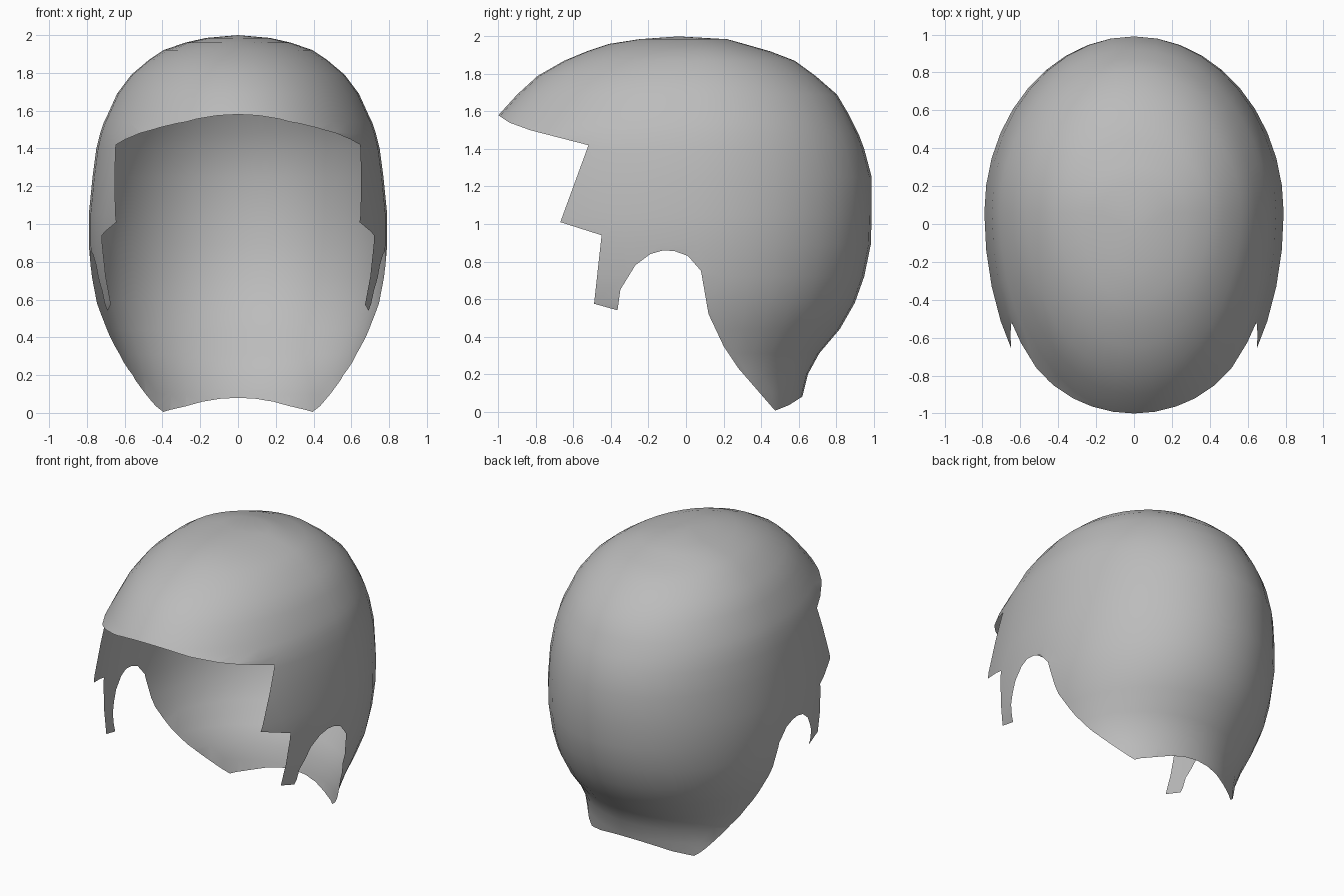
import bpy, bmesh, math

cube = bpy.data.objects.get("Cube")
if cube:
    bpy.data.objects.remove(cube)

COLUMNS = 40
CENTRE_Y = 0.06

# Horizontal sections of the head form: height, front y, back y, half width
SECTIONS = [
    (-0.1, -1.2, 0.58, 0.62), (0.0, -1.2, 0.60, 0.62), (0.1, -1.2, 0.625, 0.605),
    (0.2, -1.2, 0.65, 0.615), (0.31, -1.2, 0.71, 0.65), (0.44, -1.2, 0.82, 0.70),
    (0.58, -1.2, 0.90, 0.75), (0.72, -1.2, 0.95, 0.775), (0.89, -1.2, 0.985, 0.79),
    (1.05, -1.2, 0.99, 0.79), (1.25, -1.16, 0.99, 0.77), (1.4, -1.12, 0.95, 0.75),
    (1.48, -1.1, 0.92, 0.73), (1.54, -1.03, 0.89, 0.71), (1.58, -1.0, 0.87, 0.69),
    (1.69, -0.9, 0.805, 0.64), (1.79, -0.79, 0.69, 0.565), (1.87, -0.65, 0.58, 0.47),
    (1.92, -0.53, 0.45, 0.395), (1.96, -0.41, 0.31, 0.28), (1.985, -0.25, 0.22, 0.17),
]

# Side outline of the hair (y, z): brow, sideburn, ear arch, nape, then around the back
OUTLINE = [
    (-1.15, 1.68), (-0.94, 1.54), (-0.83, 1.5), (-0.52, 1.42), (-0.67, 1.01),
    (-0.45, 0.94), (-0.49, 0.575), (-0.365, 0.54), (-0.35, 0.65), (-0.27, 0.78),
    (-0.19, 0.84), (-0.12, 0.86), (-0.06, 0.855), (0.01, 0.83), (0.08, 0.75),
    (0.12, 0.52), (0.2, 0.35), (0.28, 0.23), (0.475, 0.005), (0.55, 0.035),
    (0.62, 0.08), (0.7, 0.12), (1.3, 0.12), (1.3, 2.3), (-1.15, 2.3),
]


def make_object(name, bm):
    bmesh.ops.recalc_face_normals(bm, faces=bm.faces)
    mesh = bpy.data.meshes.new(name)
    bm.to_mesh(mesh)
    bm.free()
    obj = bpy.data.objects.new(name, mesh)
    bpy.context.collection.objects.link(obj)
    return obj


def head_form():
    bm = bmesh.new()
    rings = []
    for z, front, back, width in SECTIONS:
        ring = []
        for i in range(COLUMNS):
            a = 2 * math.pi * i / COLUMNS
            depth = back - CENTRE_Y if math.cos(a) > 0 else CENTRE_Y - front
            ring.append(bm.verts.new((width * math.sin(a),
                                      CENTRE_Y + depth * math.cos(a), z)))
        rings.append(ring)
    for low, high in zip(rings, rings[1:]):
        for i in range(COLUMNS):
            j = (i + 1) % COLUMNS
            bm.faces.new((low[i], low[j], high[j], high[i]))
    crown = bm.verts.new((0, -0.04, 2.0))
    for i in range(COLUMNS):
        bm.faces.new((rings[-1][i], rings[-1][(i + 1) % COLUMNS], crown))
    bm.faces.new(rings[0])
    return make_object("hair_cap", bm)


def outline_cutter():
    bm = bmesh.new()
    face = bm.faces.new([bm.verts.new((-1.5, y, z)) for y, z in OUTLINE])
    swept = bmesh.ops.extrude_face_region(bm, geom=[face])["geom"]
    verts = [v for v in swept if isinstance(v, bmesh.types.BMVert)]
    bmesh.ops.translate(bm, verts=verts, vec=(3, 0, 0))
    return make_object("outline_cutter", bm)


# Trim the head form to the hair outline
hair = head_form()
cutter = outline_cutter()
cutter.hide_render = True
trim = hair.modifiers.new("trim", "BOOLEAN")
trim.operation = "INTERSECT"
trim.solver = "EXACT"
trim.object = cutter
bpy.context.view_layer.objects.active = hair
hair.select_set(True)
bpy.ops.object.modifier_apply(modifier=trim.name)
bpy.data.objects.remove(cutter)

# Open the shell: the cut faces are the ones that span both sides
bm = bmesh.new()
bm.from_mesh(hair.data)
spanning = [f for f in bm.faces
            if min(v.co.x for v in f.verts) < -0.005 and max(v.co.x for v in f.verts) > 0.005]
bmesh.ops.delete(bm, geom=spanning, context="FACES")
bm.to_mesh(hair.data)
bm.free()

# One plain grey for the whole shell
grey = bpy.data.materials.new("hair_grey")
grey.use_nodes = True
colour = (0.5, 0.5, 0.5, 1)
grey.diffuse_color = colour
grey.node_tree.nodes["Principled BSDF"].inputs["Base Color"].default_value = colour
hair.data.materials.clear()
hair.data.materials.append(grey)
for polygon in hair.data.polygons:
    polygon.material_index = 0
    polygon.use_smooth = True
